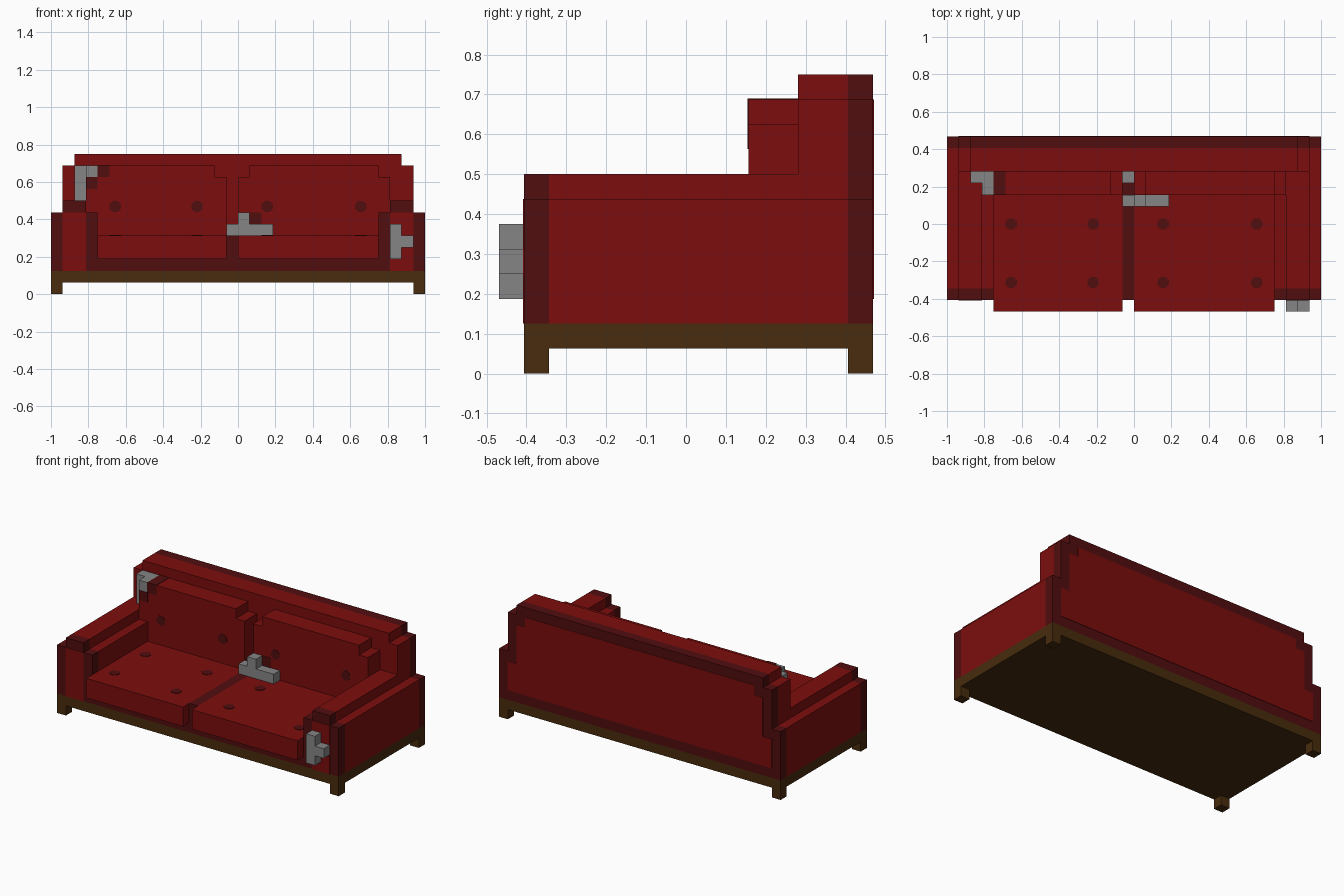
import bpy, bmesh, math
from mathutils import Vector

if "Cube" in bpy.data.objects:
    bpy.data.objects.remove(bpy.data.objects["Cube"], do_unlink=True)

U = 0.0625   # one block of the grid the sofa is built on
T = 0.04     # thickness of inlaid plates, in blocks


def material(name, rgb):
    m = bpy.data.materials.new(name)
    m.use_nodes = True
    m.diffuse_color = (*rgb, 1)
    bsdf = m.node_tree.nodes["Principled BSDF"]
    bsdf.inputs["Base Color"].default_value = (*rgb, 1)
    bsdf.inputs["Roughness"].default_value = 0.9
    return m


RED = material("red fabric", (0.202, 0.004, 0.004))
DARK = material("dark red trim", (0.082, 0.004, 0.0045))
WOOD = material("brown wood", (0.065, 0.025, 0.004))
GREY = material("grey blocks", (0.235, 0.235, 0.235))


def prism(name, profile, y0, y1, mat):
    """Extrude an (x, z) profile from y0 to y1, in blocks."""
    bm = bmesh.new()
    face = bm.faces.new([bm.verts.new((x * U, y0 * U, z * U)) for x, z in profile])
    ext = bmesh.ops.extrude_face_region(bm, geom=[face])
    verts = [v for v in ext["geom"] if isinstance(v, bmesh.types.BMVert)]
    bmesh.ops.translate(bm, verts=verts, vec=Vector((0, (y1 - y0) * U, 0)))
    bmesh.ops.recalc_face_normals(bm, faces=bm.faces)
    mesh = bpy.data.meshes.new(name)
    bm.to_mesh(mesh)
    bm.free()
    mesh.materials.append(mat)
    ob = bpy.data.objects.new(name, mesh)
    bpy.context.collection.objects.link(ob)
    return ob


def box(name, x, y, z, mat):
    return prism(name, [(x[0], z[0]), (x[1], z[0]), (x[1], z[1]), (x[0], z[1])],
                 y[0], y[1], mat)


def mirrored(half):
    return half + [(-x, z) for x, z in reversed(half)]


def octagon(cx, cz, r=0.52):
    return [(cx + r * math.cos(math.radians(22.5 + 45 * i)),
             cz + r * math.sin(math.radians(22.5 + 45 * i))) for i in range(8)]


# Wooden base and feet
box("base_frame", (-16, 16), (-6.5, 7.5), (1, 2), WOOD)
for sx, side in ((1, "left"), (-1, "right")):
    for y, end in ((-6.5, "front"), (6.5, "back")):
        box(f"{end}_{side}_foot", sorted((15 * sx, 16 * sx)), (y, y + 1), (0, 1), WOOD)

# Backrest with a dark rear layer and an inlaid rear panel
back = mirrored([(16, 2), (16, 7), (15, 7), (15, 11), (14, 11), (14, 12)])
prism("backrest", back, 4.5, 6.5, RED)
prism("backrest_rear_trim", back, 6.5, 7.5, DARK)
panel = mirrored([(15, 3), (15, 6), (14, 6), (14, 10), (13, 10), (13, 11)])
prism("backrest_rear_panel", panel, 7.49, 7.5 + T, RED)

# Arms with dark front trim and a red front panel
arm = [(12, 2), (16, 2), (16, 7), (15, 7), (15, 8), (13, 8), (13, 7), (12, 7)]
for sx, side in ((1, "left"), (-1, "right")):
    shape = [(x * sx, z) for x, z in arm]
    prism(f"{side}_arm", shape, -5.5, 4.5, RED)
    prism(f"{side}_arm_front_trim", shape, -6.5, -5.5, DARK)
    box(f"{side}_arm_front_panel", sorted((13 * sx, 15 * sx)),
        (-6.5 - T, -6.49), (2, 7), RED)

# Dark seat support, and the strip between the cushions
box("seat_support", (-12, 12), (-6.5, 4.5), (2, 3), DARK)
box("cushion_gap", (-1, 0), (-6.5, 4.5), (3, 5), DARK)

# Seat and back cushions with sewn buttons
for side, x0, x1, buttons in (("right", -12, -1, (-10.5, -3.5)),
                              ("left", 0, 12, (2.5, 10.5))):
    box(f"{side}_seat_cushion", (x0, x1), (-7.5, 4.5), (3, 5), RED)
    a, b = (x0 - 1, x1) if side == "right" else (x0, x1 + 1)
    prism(f"{side}_back_cushion",
          [(a, 5), (b, 5), (b, 10), (b - 1, 10), (b - 1, 11),
           (a + 1, 11), (a + 1, 10), (a, 10)], 2.5, 4.5, RED)
    for i, x in enumerate(buttons):
        prism(f"{side}_back_button_{i + 1}", octagon(x, 7.5), 2.5 - T, 2.51, DARK)
        for j, y in enumerate((0, -5)):
            ob = prism(f"{side}_seat_button_{i + 1}_{j + 1}", octagon(0, 0), -T, 0.01, DARK)
            ob.rotation_euler = (-math.pi / 2, 0, 0)   # lay it flat, facing up
            ob.location = (x * U, y * U, 5 * U)

# Dark patches beside the loose grey blocks
box("top_patch", (-12 - T, -11), (2.5 - T, 4.5), (10, 11 + T), DARK)
box("corner_patch", (-13, -12), (2.5 - T, 2.6), (9, 10), DARK)
box("cushion_patch", (1, 2), (2.5 - T, 2.6), (6, 7), DARK)

# Loose grey blocks: top corner, seat and arm front
prism("grey_corner_piece", [(-14, 8), (-13, 8), (-13, 10), (-12, 10), (-12, 11), (-14, 11)],
      3.5, 4.5, GREY)
box("grey_corner_end", (-13, -12), (2.5, 3.5), (10, 11), GREY)
prism("grey_seat_piece", [(-1, 5), (3, 5), (3, 6), (1, 6), (1, 7), (0, 7), (0, 6), (-1, 6)],
      1.5, 2.5, GREY)
box("grey_gap_block", (-1, 0), (3.5, 4.5), (5, 6), GREY)
prism("grey_arm_piece", [(13, 3), (14, 3), (14, 4), (15, 4), (15, 5), (14, 5), (14, 6), (13, 6)],
      -7.5, -6.5, GREY)
